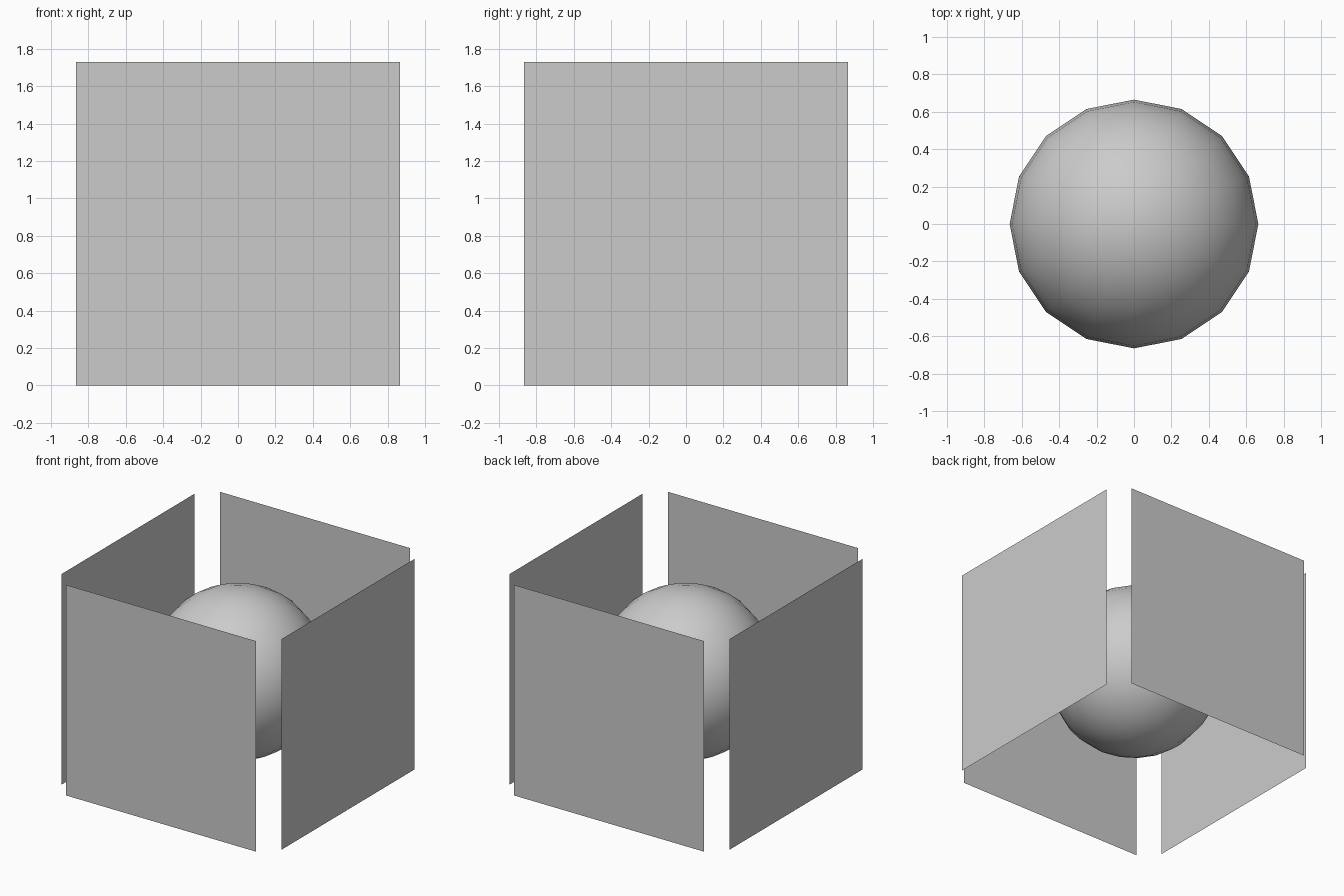
import bpy
from math import pi, sin, cos

if "Cube" in bpy.data.objects:
    bpy.data.objects.remove(bpy.data.objects["Cube"])

SIDE = 1.73      # panel edge length
MID = SIDE / 2   # height of the centre
NAMES = ["right_panel", "back_panel", "left_panel", "front_panel"]

# four thin upright wall panels, one per side, open at the corners
for i, name in enumerate(NAMES):
    a = i * pi / 2
    bpy.ops.mesh.primitive_plane_add(
        size=SIDE, location=(cos(a), sin(a), MID), rotation=(0, pi / 2, a))
    panel = bpy.context.object
    panel.name = name
    bpy.ops.object.transform_apply(location=False, rotation=True, scale=True)

# low-poly, smooth-shaded ball floating in the middle
bpy.ops.mesh.primitive_uv_sphere_add(
    segments=16, ring_count=16, radius=0.665, location=(0, 0, MID))
ball = bpy.context.object
ball.name = "ball"
bpy.ops.object.shade_smooth()
